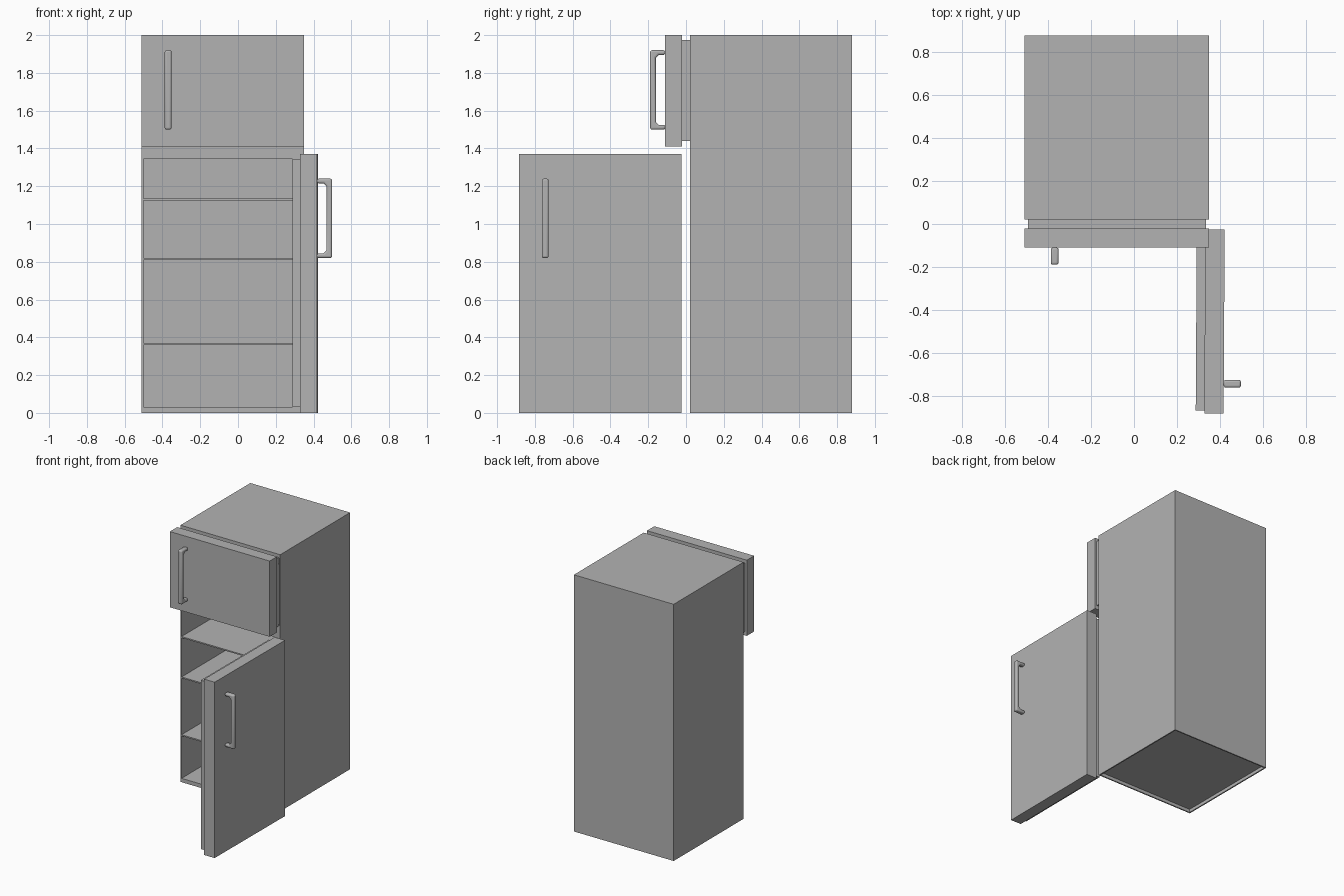
import bpy, bmesh
from math import radians
from mathutils import Matrix, Vector

if "Cube" in bpy.data.objects:
    bpy.data.objects.remove(bpy.data.objects["Cube"])

grey = bpy.data.materials.new("light grey enamel")
grey.use_nodes = True
grey.diffuse_color = (0.45, 0.45, 0.45, 1)
grey.node_tree.nodes["Principled BSDF"].inputs["Base Color"].default_value = grey.diffuse_color

# Shared dimensions
LEFT, RIGHT = 0.35, -0.51
FRONT, BACK = 0.02, 0.88
WALL, RIM = 0.01, 0.03
HEIGHT = 2.0


def finish(name, bm):
    bmesh.ops.recalc_face_normals(bm, faces=bm.faces)
    mesh = bpy.data.meshes.new(name)
    bm.to_mesh(mesh)
    bm.free()
    mesh.materials.append(grey)
    obj = bpy.data.objects.new(name, mesh)
    bpy.context.collection.objects.link(obj)
    return obj


def box(name, lo, hi):
    bm = bmesh.new()
    lo, hi = Vector(lo), Vector(hi)
    place = Matrix.Translation((lo + hi) / 2) @ Matrix.Diagonal((*(hi - lo), 1))
    bmesh.ops.create_cube(bm, size=1, matrix=place)
    return finish(name, bm)


def handle(name, x, y, z0, z1):
    """Rounded bracket: a U outline in depth and height, extruded sideways."""
    depth, bar, leg, c, half = 0.08, 0.03, 0.025, 0.015, 0.018
    outline = [(0, z0), (-depth, z0), (-depth, z1), (0, z1),
               (0, z1 - leg), (bar - depth + c, z1 - leg), (bar - depth, z1 - leg - c),
               (bar - depth, z0 + leg + c), (bar - depth + c, z0 + leg), (0, z0 + leg)]
    bm = bmesh.new()
    face = bm.faces.new([bm.verts.new((x - half, y + d, z)) for d, z in outline])
    ext = bmesh.ops.extrude_face_region(bm, geom=[face])
    moved = [v for v in ext["geom"] if isinstance(v, bmesh.types.BMVert)]
    bmesh.ops.translate(bm, verts=moved, vec=(2 * half, 0, 0))
    obj = finish(name, bm)
    bevel = obj.modifiers.new("rounding", "BEVEL")
    bevel.width = 0.01
    bevel.segments = 3
    bevel.limit_method = "ANGLE"
    bevel.angle_limit = radians(50)
    bpy.ops.object.select_all(action="DESELECT")
    obj.select_set(True)
    bpy.context.view_layer.objects.active = obj
    bpy.ops.object.shade_smooth_by_angle(angle=radians(40))
    return obj


def door(label, z0, z1, grip):
    """A closed door: outer panel, inset inner liner and handle."""
    outer, inner, inset = -0.11, -0.02, 0.015
    return [
        box(label + "_door_panel", (RIGHT, outer, z0), (LEFT, inner, z1)),
        box(label + "_door_liner", (RIGHT + inset, inner, z0 + RIM),
            (LEFT - inset, FRONT, z1 - RIM + 0.005)),
        handle(label + "_door_handle", -0.37, outer, grip, grip + 0.42),
    ]


# Cabinet shell, open at the front and recessed underneath
box("cabinet_right_wall", (RIGHT, FRONT, 0), (RIGHT + WALL, BACK, HEIGHT))
box("cabinet_left_wall", (LEFT - WALL, FRONT, 0), (LEFT, BACK, HEIGHT))
x0, x1 = RIGHT + WALL, LEFT - WALL
box("cabinet_back", (x0, BACK - WALL, 0), (x1, BACK, HEIGHT))
box("cabinet_top", (x0, FRONT, HEIGHT - RIM), (x1, BACK - WALL, HEIGHT))
box("compartment_divider", (x0, FRONT, 1.345), (x1, BACK - WALL, 1.44))
box("cabinet_floor", (x0, FRONT + WALL, 0.025), (x1, BACK - WALL, RIM))
box("front_sill", (x0, FRONT, 0), (x1, FRONT + WALL, RIM))

# Interior shelves
for name, z in (("lower", 0.36), ("middle", 0.81), ("upper", 1.125)):
    box(name + "_shelf", (x0, FRONT, z), (x1, BACK - WALL, z + WALL))

# Closed freezer door
door("freezer", 1.41, HEIGHT, 1.5)

# Main door, swung open around its hinge corner
swing = (Matrix.Translation((0.423, -0.025, 0))
         @ Matrix.Rotation(radians(89.65), 4, "Z")
         @ Matrix.Translation((-LEFT, 0.11, 0)))
for part in door("main", 0, 1.37, 0.82):
    part.data.transform(swing)
